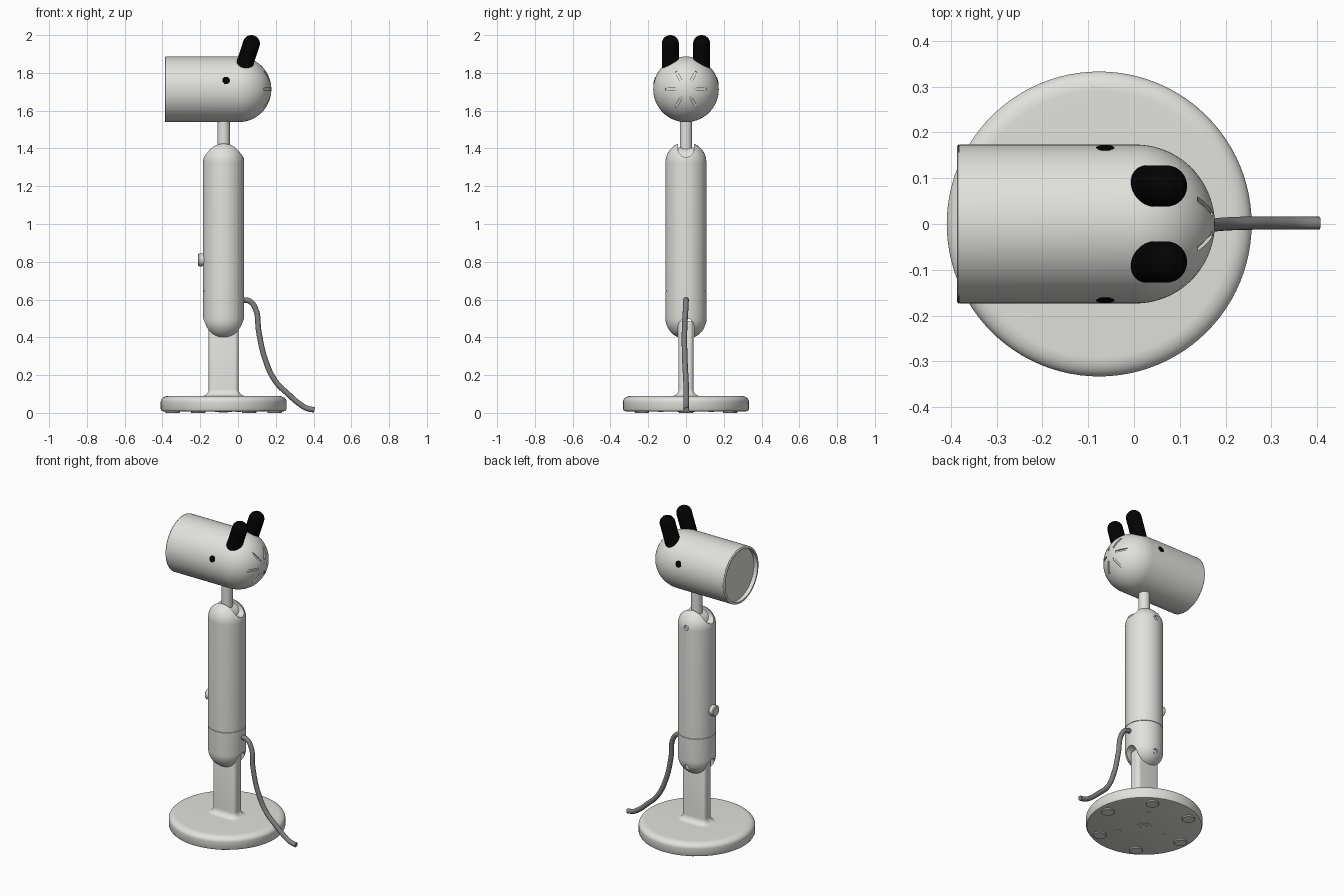
import bpy, bmesh, math
from mathutils import Matrix, Vector

if "Cube" in bpy.data.objects:
    bpy.data.objects.remove(bpy.data.objects["Cube"])

CX = -0.076          # x of the lamp's vertical axis
HZ = 1.713           # height of the head's axis


def material(name, r, g, b):
    m = bpy.data.materials.new(name)
    m.diffuse_color = (r, g, b, 1)
    m.use_nodes = True
    m.node_tree.nodes["Principled BSDF"].inputs["Base Color"].default_value = m.diffuse_color
    return m


SHELL = material("warm_light_grey", 0.75, 0.75, 0.72)
CABLE = material("cable_grey", 0.22, 0.22, 0.22)
BLACK = material("black", 0.001, 0.001, 0.001)


def finish(name, bm, mat, smooth=True):
    bmesh.ops.recalc_face_normals(bm, faces=bm.faces)
    me = bpy.data.meshes.new(name)
    bm.to_mesh(me)
    bm.free()
    ob = bpy.data.objects.new(name, me)
    bpy.context.collection.objects.link(ob)
    if mat:
        me.materials.append(mat)
    if smooth:
        shade(ob)
    return ob


def select(ob):
    bpy.ops.object.select_all(action='DESELECT')
    ob.select_set(True)
    bpy.context.view_layer.objects.active = ob


def shade(ob):
    select(ob)
    bpy.ops.object.shade_smooth_by_angle(angle=math.radians(32))


def loft(bm, rings):
    """Skin a list of equal-length point rings and cap both ends."""
    vs = [[bm.verts.new(p) for p in ring] for ring in rings]
    n = len(vs[0])
    for a, b in zip(vs, vs[1:]):
        for i in range(n):
            j = (i + 1) % n
            bm.faces.new((a[i], a[j], b[j], b[i]))
    bm.faces.new(vs[0])
    bm.faces.new(vs[-1])


def add_revolve(bm, profile, start, direction, seg=64):
    """Revolve (radius, height) points about an axis; ends are capped."""
    mx = Matrix.Translation(start) @ Vector(direction).to_track_quat('Z', 'Y').to_matrix().to_4x4()
    loft(bm, [[mx @ Vector((r * math.cos(t), r * math.sin(t), h))
               for t in (2 * math.pi * i / seg for i in range(seg))] for r, h in profile])


def revolve(name, profile, start, direction, mat, seg=64):
    bm = bmesh.new()
    add_revolve(bm, profile, start, direction, seg)
    return finish(name, bm, mat)


def arc(r, h, rad_r, rad_h, a0, a1, n=12):
    """Elliptic arc points for a profile, angles in degrees."""
    return [(r + rad_r * math.cos(math.radians(a0 + (a1 - a0) * i / n)),
             h + rad_h * math.sin(math.radians(a0 + (a1 - a0) * i / n))) for i in range(n + 1)]


def cut(ob, cutter):
    cutter.hide_render = True
    mod = ob.modifiers.new("cut", 'BOOLEAN')
    mod.operation = 'DIFFERENCE'
    mod.solver = 'EXACT'
    mod.object = cutter
    select(ob)
    bpy.ops.object.modifier_apply(modifier=mod.name)
    bpy.data.objects.remove(cutter)
    shade(ob)


UP = (0, 0, 1)

# Base disc with rounded rim
revolve("base", [(0.318, 0.008), (0.328, 0.011), (0.333, 0.02)]
        + arc(0.290, 0.060, 0.043, 0.03, 0, 90, 10), (CX, 0, 0), UP, SHELL, 96)

# Feet, underside screws and centre fastener
for k in range(6):
    a = math.radians(60 * k)
    revolve(f"foot_{k}", [(0.036, 0), (0.038, 0.002), (0.038, 0.01)],
            (CX + 0.27 * math.cos(a), 0.27 * math.sin(a), 0), UP, SHELL, 32)
for k in range(3):
    a = math.radians(60 + 120 * k)
    revolve(f"base_screw_{k}", [(0.014, 0.006), (0.014, 0.012)],
            (CX + 0.155 * math.cos(a), 0.155 * math.sin(a), 0), UP, SHELL, 20)
revolve("base_centre_washer", [(0.045, 0.006), (0.045, 0.012)], (CX, 0, 0), UP, SHELL, 32)
revolve("base_centre_nut", [(0.024, 0.003), (0.024, 0.012)], (CX, 0, 0), UP, SHELL, 6)


# Flat post with a flared foot
def rounded_rect(hx, hy, rad, z, n=6):
    pts = []
    for sx, sy, a0 in ((1, 1, 0), (-1, 1, 90), (-1, -1, 180), (1, -1, 270)):
        pts += [(CX + x, y, z) for x, y in
                arc(sx * (hx - rad), sy * (hy - rad), rad, rad, a0, a0 + 90, n)]
    return pts


bm = bmesh.new()
loft(bm, [rounded_rect(0.079 + o, 0.039 + o, 0.022 + o, z) for z, o in
          [(0.085, 0.036)] + [(0.0895 + 0.036 * (1 - math.cos(t)), 0.036 * (1 - math.sin(t)))
                              for t in (math.pi / 2 * i / 8 for i in range(9))]
          + [(0.47, 0), (0.48, -0.003), (0.487, -0.01)]])
finish("post", bm, SHELL)

# Body tube with domed ends and a hairline seam
R = 0.109
body = revolve("body", arc(0, 0.501, R, R, -88, 0, 14)
               + [(R, 0.6455), (R - 0.003, 0.6465), (R - 0.003, 0.6475), (R, 0.6485)]
               + arc(0, 1.325, R, R, 0, 88, 14), (CX, 0, 0), UP, SHELL)

# Hinge slots at both ends and screw holes on the back
SCREWS = (0.46, 1.34)
bm = bmesh.new()
for zc, s in ((1.396, 1), (0.459, -1)):
    pts = [(-0.042, zc + s * 0.15)] + [(y, zc + s * h) for y, h in arc(0, 0, 0.042, 0.042, 180, 360, 16)] \
        + [(0.042, zc + s * 0.15)]
    loft(bm, [[(x, y, z) for y, z in pts] for x in (-0.3, 0.15)])
for z in SCREWS:
    add_revolve(bm, [(0.015, 0), (0.015, 0.05)], (CX, 0.093, z), (0, 1, 0), 20)
cut(body, finish("body_cutter", bm, None, False))
for k, z in enumerate(SCREWS):
    revolve(f"body_screw_{k}", [(0.011, 0), (0.011, 0.008)], (CX, 0.088, z), (0, 1, 0), SHELL, 20)

# Push button on the left side
revolve("button", [(0.03, 0), (0.034, 0.016), (0.034, 0.03), (0.030, 0.035)],
        (-0.176, 0, 0.81), (-1, 0, 0), SHELL, 32)

# Neck rod and the hinge knuckle it stands on
revolve("neck", [(0.033, 1.36), (0.033, 1.56)], (CX, 0, 0), UP, SHELL, 32)
revolve("neck_knuckle", [(0.066, -0.041), (0.066, 0.041)], (CX, 0, 1.34), (0, 1, 0), SHELL, 40)

# Head: open-fronted cylinder with a hemispherical back, along +x
HR = 0.1735
head = revolve("head", [(0.05, -0.352), (0.160, -0.352), (0.160, -0.387), (0.169, -0.387), (HR, -0.384),
                        (HR, -0.3825), (HR - 0.0015, -0.382), (HR - 0.0015, -0.3815), (HR, -0.381)]
               + arc(0, 0.003, HR, HR, 0, 88, 20), (0, 0, HZ), (1, 0, 0), SHELL, 72)

# Six radial vent grooves in the back of the head
bm = bmesh.new()
for k in range(6):
    mx = (Matrix.Translation((0, 0, HZ)) @ Matrix.Rotation(math.radians(60 * k), 4, 'X')
          @ Matrix.Translation((0.159, 0.076, 0)) @ Matrix.Rotation(math.radians(26.5), 4, 'Z')
          @ Matrix.Diagonal((0.018, 0.076, 0.012, 1)))
    bmesh.ops.create_cube(bm, size=1, matrix=mx)
cut(head, finish("vent_cutter", bm, None, False))

# Recessed lens
revolve("lens", [(0.161, -0.362), (0.161, -0.345)], (0, 0, HZ), (1, 0, 0), SHELL, 72)

# Eyes and ears, mirrored across y
for side, s in (("front", -1), ("back", 1)):
    out = Vector((0, s * 0.1655, 0.047)).normalized()
    revolve(f"eye_{side}", [(0.020, 0.160), (0.020, 0.1735), (0.014, 0.1755)],
            (-0.063, 0, HZ), out, BLACK, 24)
    lo, hi = Vector((0.020, s * 0.083, 1.80)), Vector((0.071, s * 0.083, 1.955))
    r, length = 0.045, (hi - lo).length
    revolve(f"ear_{side}", arc(0, 0, r, r, -88, 0, 10) + arc(0, length, r, r, 0, 88, 10),
            lo, hi - lo, BLACK, 40)

# Power cable
cu = bpy.data.curves.new("cable", 'CURVE')
cu.dimensions = '3D'
cu.bevel_depth = 0.0145
cu.bevel_resolution = 4
cu.use_fill_caps = True
cu.resolution_u = 8
path = [(0.01, 0, 0.597), (0.06, 0, 0.592), (0.093, -0.002, 0.550), (0.11, -0.008, 0.43),
        (0.145, -0.006, 0.28), (0.20, 0, 0.165), (0.265, 0.002, 0.100),
        (0.325, 0.002, 0.048), (0.365, 0.002, 0.024), (0.405, 0.002, 0.016)]
sp = cu.splines.new('BEZIER')
sp.bezier_points.add(len(path) - 1)
for bp, co in zip(sp.bezier_points, path):
    bp.co = co
    bp.handle_left_type = bp.handle_right_type = 'AUTO'
cable = bpy.data.objects.new("cable", cu)
bpy.context.collection.objects.link(cable)
cu.materials.append(CABLE)
select(cable)
bpy.ops.object.convert(target='MESH')
shade(bpy.context.view_layer.objects.active)
